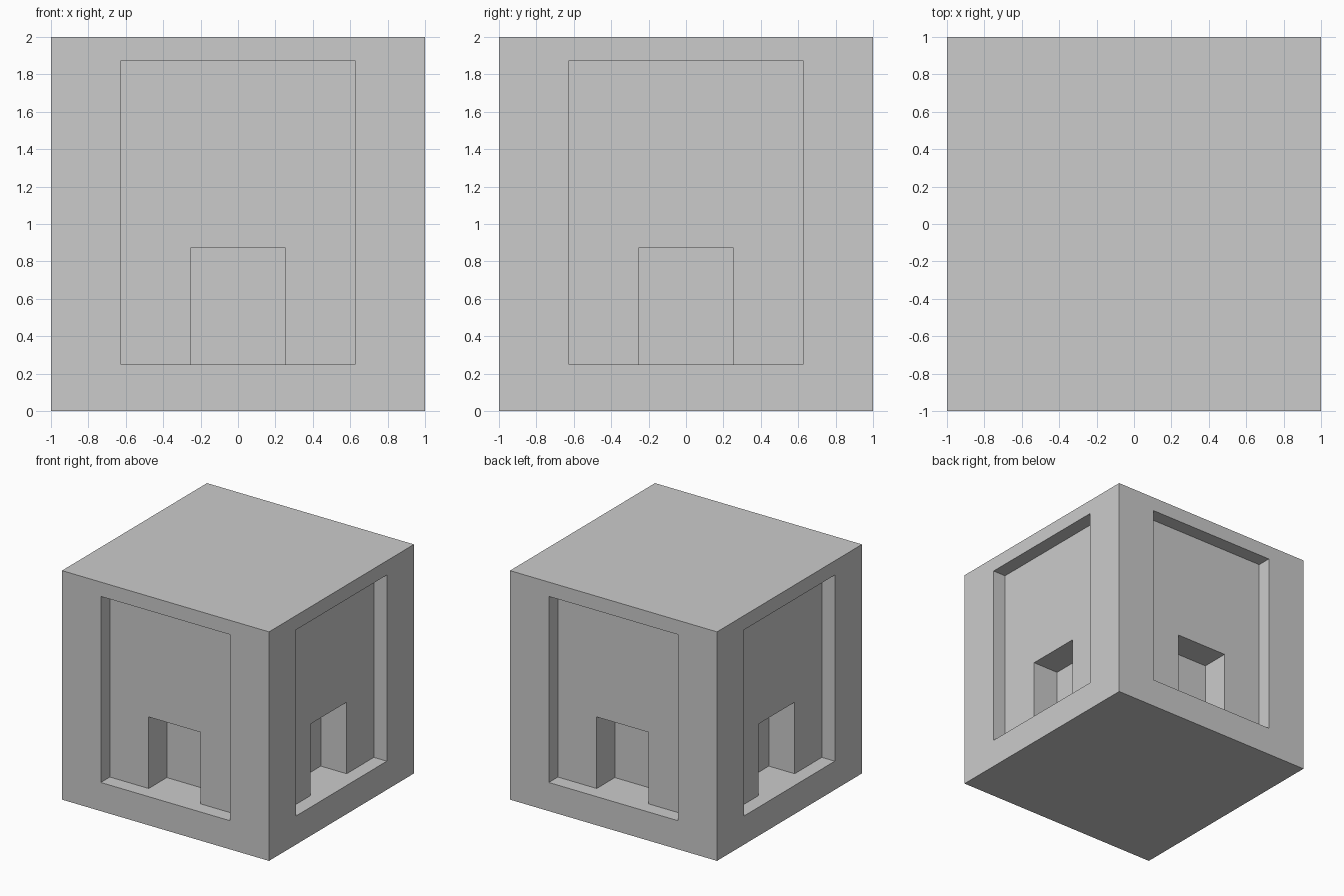
import bpy
from math import pi
from mathutils import Matrix, Vector

default = bpy.data.objects.get("Cube")
if default:
    bpy.data.objects.remove(default, do_unlink=True)

stone = bpy.data.materials.new("light grey")
stone.use_nodes = True
grey = (0.6, 0.6, 0.6, 1)
stone.diffuse_color = grey
stone.node_tree.nodes["Principled BSDF"].inputs["Base Color"].default_value = grey


def box(name, low, high, angle=0):
    """Box between two corners, turned about the vertical axis."""
    low, high = Vector(low), Vector(high)
    bpy.ops.mesh.primitive_cube_add(size=1)
    obj = bpy.context.object
    obj.name = name
    obj.data.transform(
        Matrix.Rotation(angle, 4, "Z")
        @ Matrix.Translation((low + high) / 2)
        @ Matrix.Diagonal((*(high - low), 1))
    )
    obj.data.materials.append(stone)
    return obj


def carve(target, cutter):
    """Cut one box out of the target and remove the cutter."""
    cutter.hide_render = True
    cut = target.modifiers.new("carve", "BOOLEAN")
    cut.operation = "DIFFERENCE"
    cut.solver = "EXACT"
    cut.object = cutter
    bpy.context.view_layer.objects.active = target
    bpy.ops.object.modifier_apply(modifier=cut.name)
    bpy.data.objects.remove(cutter, do_unlink=True)


# Solid block
block = box("block", (-1, -1, 0), (1, 1, 2))

# Shallow panel and deeper doorway in each of the four sides
sill = 0.25
for side in range(4):
    turn = side * pi / 2
    carve(block, box("panel_cutter", (-0.625, -1.1, sill), (0.625, -0.875, 1.875), turn))
    carve(block, box("doorway_cutter", (-0.25, -1.1, sill), (0.25, -0.625, 0.875), turn))
